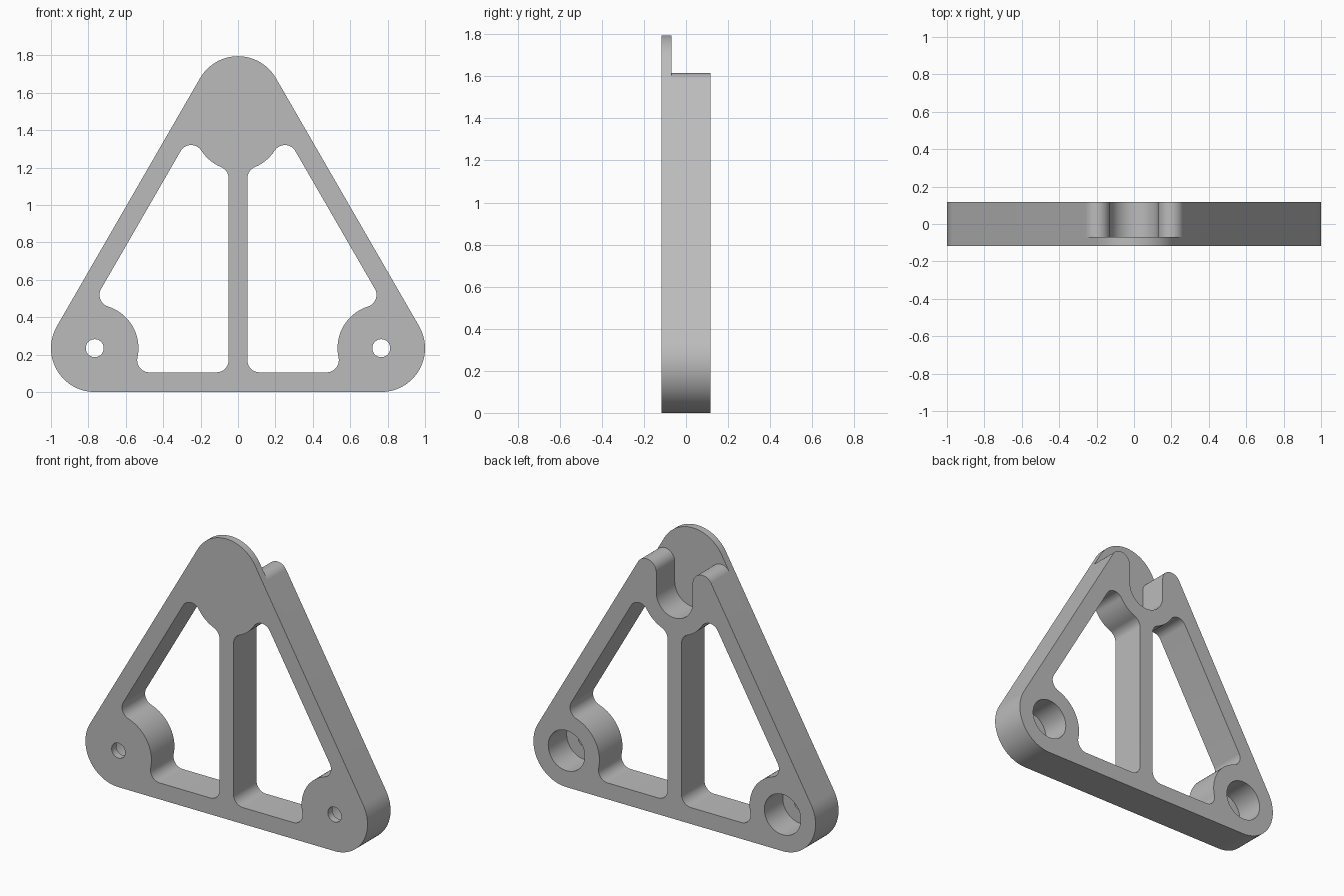
import bpy, bmesh, math
from mathutils import Vector

if "Cube" in bpy.data.objects:
    bpy.data.objects.remove(bpy.data.objects["Cube"], do_unlink=True)

# Main dimensions
HALF = 0.1165                    # half the depth
PLATE = -0.07                    # back of the thin front web
R, BORE, HOLE = 0.234, 0.129, 0.048
WALL = R - BORE
FILLET = 0.065
FOOT = Vector((1 - R, R))        # lower corner centre
APEX = Vector((0, 1.795 - R))    # top corner centre
SLOT = Vector((0, 1.418))        # centre of the slot bottom
side = (APEX - FOOT).normalized()
NORMAL = Vector((side.y, -side.x))   # outward normal of the sloping side
REACH = NORMAL.dot(FOOT) + R         # its distance from the origin

metal = bpy.data.materials.new("Plain grey")
metal.use_nodes = True
grey = (0.5, 0.5, 0.5, 1)
metal.diffuse_color = grey
metal.node_tree.nodes["Principled BSDF"].inputs["Base Color"].default_value = grey


def arc(centre, start, end):
    """Points along the shorter arc between two points."""
    a, b = start - centre, end - centre
    a0 = math.atan2(a.y, a.x)
    turn = math.remainder(math.atan2(b.y, b.x) - a0, math.tau)
    n = max(3, math.ceil(abs(turn) / math.radians(5)))
    return [centre + a.length * Vector((math.cos(a0 + turn * i / n),
                                        math.sin(a0 + turn * i / n))) for i in range(n + 1)]


def circle(centre, radius, n=64):
    return [centre + radius * Vector((math.cos(math.tau * i / n), math.sin(math.tau * i / n)))
            for i in range(n)]


def mirrored(points):
    return [Vector((-p.x, p.y)) for p in reversed(points)]


def prism(name, points, y0, y1):
    """Extrude an x-z outline from y0 to y1."""
    bm = bmesh.new()
    face = bm.faces.new([bm.verts.new((p.x, y0, p.y)) for p in points])
    new = bmesh.ops.extrude_face_region(bm, geom=[face])["geom"]
    bmesh.ops.translate(bm, vec=(0, y1 - y0, 0),
                        verts=[v for v in new if isinstance(v, bmesh.types.BMVert)])
    bmesh.ops.remove_doubles(bm, verts=bm.verts, dist=1e-5)
    bmesh.ops.recalc_face_normals(bm, faces=bm.faces)
    mesh = bpy.data.meshes.new(name)
    bm.to_mesh(mesh)
    bm.free()
    mesh.materials.append(metal)
    obj = bpy.data.objects.new(name, mesh)
    bpy.context.collection.objects.link(obj)
    return obj


def line_circle(n, d, centre, radius, pick):
    """Meeting point of the line n.p = d and a circle; pick chooses along the line."""
    h = d - n.dot(centre)
    along = Vector((-n.y, n.x))
    return centre + n * h + along * pick * math.sqrt(radius ** 2 - h ** 2)


# Rounded triangle outline
half = arc(FOOT, FOOT - Vector((0, R)), FOOT + NORMAL * R)
half += arc(APEX, APEX + NORMAL * R, APEX + Vector((0, R)))
frame = prism("triangular_bracket", half + mirrored(half)[1:], -HALF, HALF)

# Window outline: each corner is a fillet between straight bars and round bosses
X, Z = Vector((1, 0)), Vector((0, 1))
f = FILLET
bar, floor, slope = 0.05, WALL, REACH - WALL
c_bar_top = line_circle(X, bar + f, SLOT, R + f, -1)
c_peak = line_circle(NORMAL, slope - f, SLOT, R + f, -1)
if c_peak.x < 0.1:
    c_peak = line_circle(NORMAL, slope - f, SLOT, R + f, 1)
c_side = line_circle(NORMAL, slope - f, FOOT, R + f, 1)
c_floor = line_circle(Z, floor + f, FOOT, R + f, 1)
c_corner = Vector((bar + f, floor + f))


def on_boss(c, boss):
    return boss + (c - boss).normalized() * R


window = arc(c_bar_top, c_bar_top - X * f, on_boss(c_bar_top, SLOT))
window += arc(SLOT, on_boss(c_bar_top, SLOT), on_boss(c_peak, SLOT))[1:]
window += arc(c_peak, on_boss(c_peak, SLOT), c_peak + NORMAL * f)[1:]
window += arc(c_side, c_side + NORMAL * f, on_boss(c_side, FOOT))
window += arc(FOOT, on_boss(c_side, FOOT), on_boss(c_floor, FOOT))[1:]
window += arc(c_floor, on_boss(c_floor, FOOT), c_floor - Z * f)[1:]
window += arc(c_corner, c_corner - Z * f, c_corner - X * f)

# Slot cutter, leaving a round-tipped prong on each side
top = 1.615
tip_r = (REACH - NORMAL.x * BORE - NORMAL.y * top) / (NORMAL.x - NORMAL.y + 1)
tip = Vector((BORE + tip_r, top - tip_r))
cut = arc(SLOT, SLOT - Z * BORE, SLOT + X * BORE)
cut += arc(tip, tip - X * tip_r, tip + Z * tip_r)
cut += arc(tip, tip + Z * tip_r, tip + NORMAL * tip_r)[1:]
cut += [tip + NORMAL * 0.4, Vector((0.6, 2))]

cutters = [prism("slot_cutter", cut + mirrored(cut)[:-1], PLATE, 0.3)]
for s in (1, -1):
    foot = Vector((s * FOOT.x, FOOT.y))
    cutters += [
        prism("window_cutter", window if s > 0 else mirrored(window), -0.3, 0.3),
        prism("bore_cutter", circle(foot, BORE), PLATE, 0.3),
        prism("hole_cutter", circle(foot, HOLE), -0.3, 0.2),
    ]

# Cut everything out of the frame
bpy.ops.object.select_all(action='DESELECT')
bpy.context.view_layer.objects.active = frame
frame.select_set(True)
for cutter in cutters:
    cutter.hide_render = True
    mod = frame.modifiers.new("cut", 'BOOLEAN')
    mod.operation, mod.solver, mod.object = 'DIFFERENCE', 'EXACT', cutter
    bpy.ops.object.modifier_apply(modifier=mod.name)
for cutter in cutters:
    bpy.data.objects.remove(cutter, do_unlink=True)

bpy.ops.object.shade_smooth_by_angle(angle=math.radians(30))
